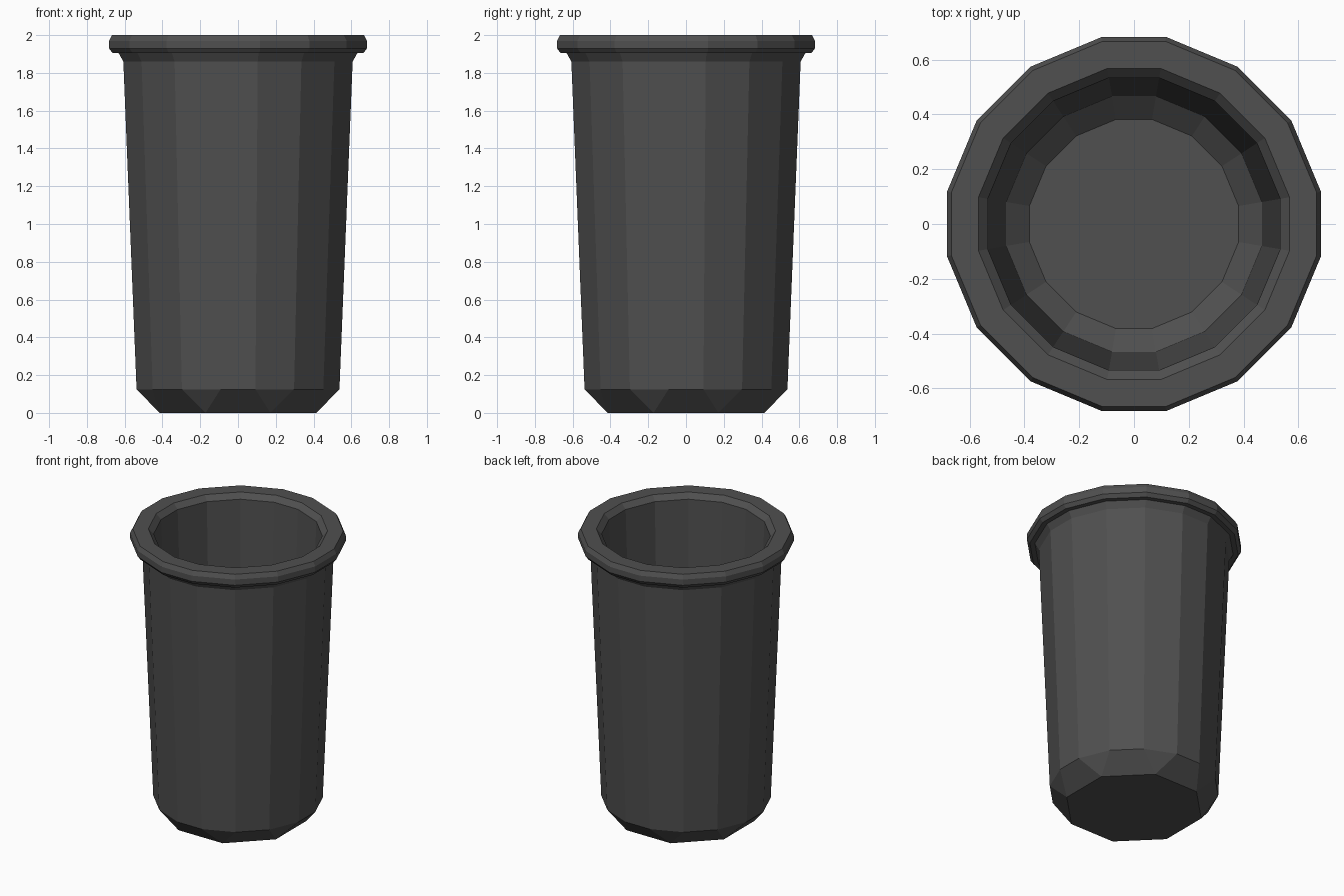
import bpy
import bmesh
from math import radians
from mathutils import Matrix

cube = bpy.data.objects.get("Cube")
if cube:
    bpy.data.objects.remove(cube, do_unlink=True)

grey = bpy.data.materials.new("dark grey")
grey.use_nodes = True
colour = (0.08, 0.08, 0.08, 1)
grey.diffuse_color = colour
shader = grey.node_tree.nodes["Principled BSDF"]
shader.inputs["Base Color"].default_value = colour
shader.inputs["Roughness"].default_value = 0.7

# Octagon with cut corners: one corner pair, repeated every quarter turn
QUARTER = [(1, 0.172), (0.841, 0.553), (0.553, 0.841), (0.172, 1)]
OUTLINE = [(1, 0.172), (0.841, 0.553), (0.553, 0.841), (0.172, 1)]
for turn in range(3):
    OUTLINE += [(-y, x) for x, y in OUTLINE[-4:]]
OCTAGON = [(1, 0.414), (0.414, 1)]
for turn in range(3):
    OCTAGON += [(-y, x) for x, y in OCTAGON[-2:]]

# Wall section (half width, height): outside, rim, lip, inside, floor
SECTION = [(0.537, 0.125), (0.607, 1.86), (0.632, 1.905), (0.664, 1.905),
           (0.683, 1.93), (0.683, 1.97), (0.667, 2.0), (0.568, 2.0),
           (0.534, 1.965), (0.467, 0.17), (0.382, 0.1)]

bm = bmesh.new()


def ring(outline, size, z):
    return [bm.verts.new((x * size, y * size, z)) for x, y in outline]


rings = [ring(OUTLINE, size, z) for size, z in SECTION]
count = len(OUTLINE)
for low, high in zip(rings, rings[1:]):
    for i in range(count):
        j = (i + 1) % count
        bm.faces.new((low[i], low[j], high[j], high[i]))
bm.faces.new(rings[-1])

# Eight-sided foot, each corner fanning out to two wall corners
foot = ring(OCTAGON, 0.415, 0)
wall = rings[0]
for k in range(8):
    n = (k + 1) % 8
    bm.faces.new((foot[k], wall[2 * k + 1], wall[2 * k]))
    bm.faces.new((foot[k], foot[n], wall[2 * n], wall[2 * k + 1]))
bm.faces.new(foot[::-1])
bmesh.ops.recalc_face_normals(bm, faces=bm.faces)

mesh = bpy.data.meshes.new("cup")
bm.to_mesh(mesh)
bm.free()
mesh.materials.append(grey)
cup = bpy.data.objects.new("cup", mesh)
bpy.context.collection.objects.link(cup)
